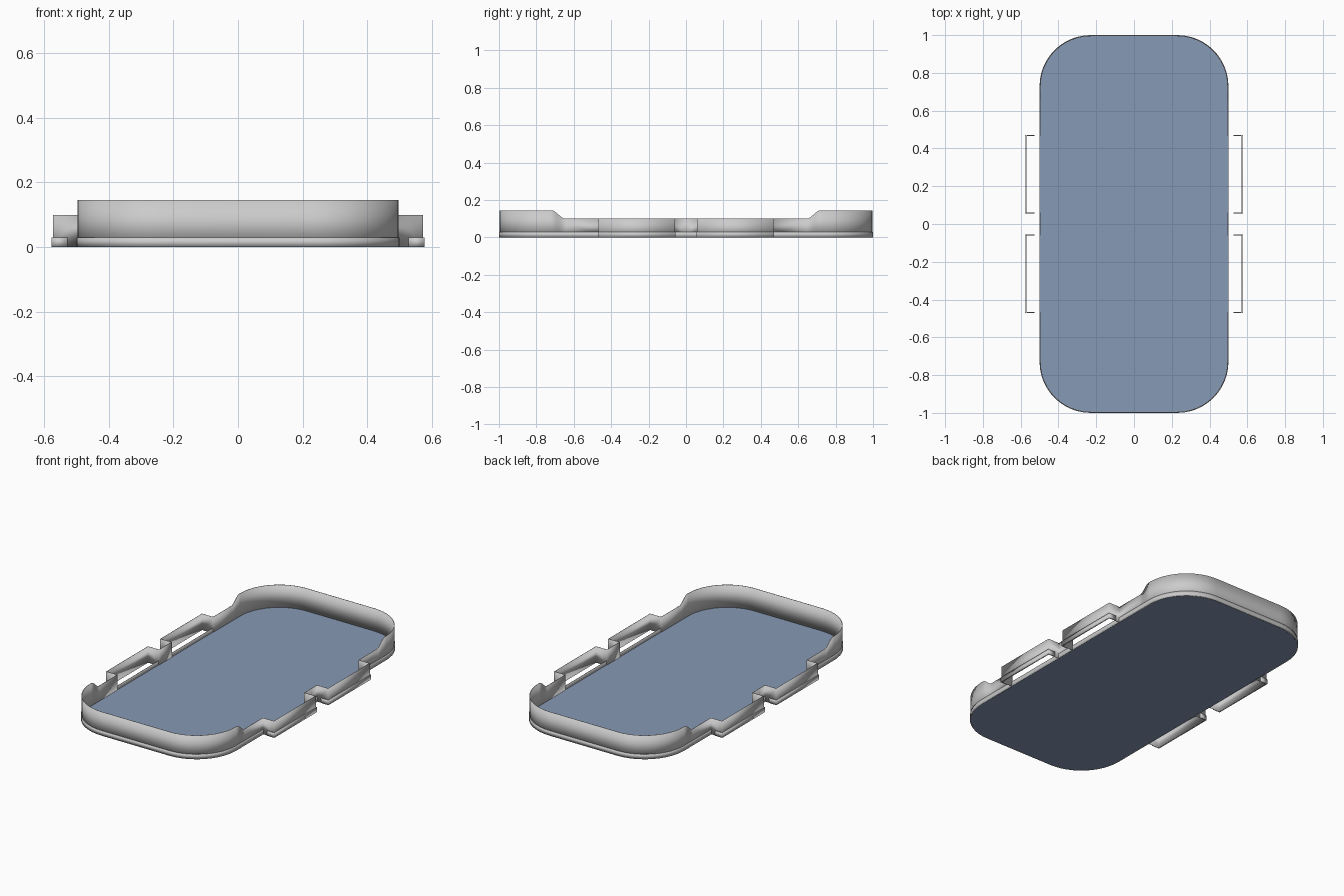
import bpy, bmesh, math

if "Cube" in bpy.data.objects:
    bpy.data.objects.remove(bpy.data.objects["Cube"])

HW, HL, R = 0.5, 1.0, 0.27      # half width, half length, corner radius
LOW, HIGH = 0.10, 0.145         # wall heights at the sides and at the ends


def corner(inset, steps=12):
    """Quarter arc of the rounded rectangle in the +x +y quadrant."""
    r = R - inset
    return [(HW - R + r * math.cos(a), HL - R + r * math.sin(a))
            for a in (math.pi / 2 * i / steps for i in range(steps + 1))]


def wall_top(y):
    """Low along the sides, easing up to the high ends."""
    t = min(max((y - 0.645) / 0.075, 0), 1)
    return LOW + (HIGH - LOW) * t * t * (3 - 2 * t)


def finish(ob):
    bpy.ops.object.select_all(action='DESELECT')
    ob.select_set(True)
    bpy.context.view_layer.objects.active = ob
    bpy.ops.object.shade_smooth_by_angle(angle=math.radians(30))


def make_object(name, bm):
    me = bpy.data.meshes.new(name)
    bm.to_mesh(me)
    bm.free()
    ob = bpy.data.objects.new(name, me)
    bpy.context.collection.objects.link(ob)
    return ob


def thin_strip(name, path, top, thickness=0.003):
    """Upright strip along a quarter path, mirrored to all four quadrants."""
    bm = bmesh.new()
    cols = [(bm.verts.new((x, y, 0)), bm.verts.new((x, y, top(y)))) for x, y in path]
    for (a0, a1), (b0, b1) in zip(cols, cols[1:]):
        bm.faces.new((a0, b0, b1, a1))
    ob = make_object(name, bm)
    mirror = ob.modifiers.new("mirror", 'MIRROR')
    mirror.use_axis = (True, True, False)
    solid = ob.modifiers.new("thickness", 'SOLIDIFY')
    solid.thickness = thickness
    solid.offset = -1
    finish(ob)
    return ob


# Upper wall, stepping out around the side brackets
e = 0.003
x = HW - e
path = [(x, 0), (x, 0.06), (0.572, 0.06), (0.572, 0.467), (x, 0.467)]
path += [(x, 0.645 + 0.075 * i / 8) for i in range(9)]
path += corner(e) + [(0, HL - e)]
thin_strip("tray_wall", path, wall_top)

# Low rim running unbroken around the floor
thin_strip("base_rim", [(HW, 0)] + corner(0) + [(0, HL)], lambda y: 0.03)

# Foot lips around the outer end of each side bracket
lip = [(0.528, 0.056), (0.577, 0.056), (0.577, 0.471), (0.528, 0.471)]
thin_strip("bracket_lip", lip, lambda y: 0.03, 0.005)

# Floor panel
bm = bmesh.new()
q = corner(0.001)
outline = (q + [(-a, b) for a, b in reversed(q)]
           + [(-a, -b) for a, b in q] + [(a, -b) for a, b in reversed(q)])
face = bm.faces.new([bm.verts.new((a, b, 0)) for a, b in outline])
ext = bmesh.ops.extrude_face_region(bm, geom=[face])
bmesh.ops.translate(bm, vec=(0, 0, 0.006),
                    verts=[v for v in ext["geom"] if isinstance(v, bmesh.types.BMVert)])
bmesh.ops.recalc_face_normals(bm, faces=bm.faces)
floor = make_object("floor_panel", bm)
mat = bpy.data.materials.new("blue_panel")
mat.diffuse_color = (0.24, 0.32, 0.46, 1)
mat.use_nodes = True
mat.node_tree.nodes["Principled BSDF"].inputs["Base Color"].default_value = mat.diffuse_color
floor.data.materials.append(mat)
finish(floor)
